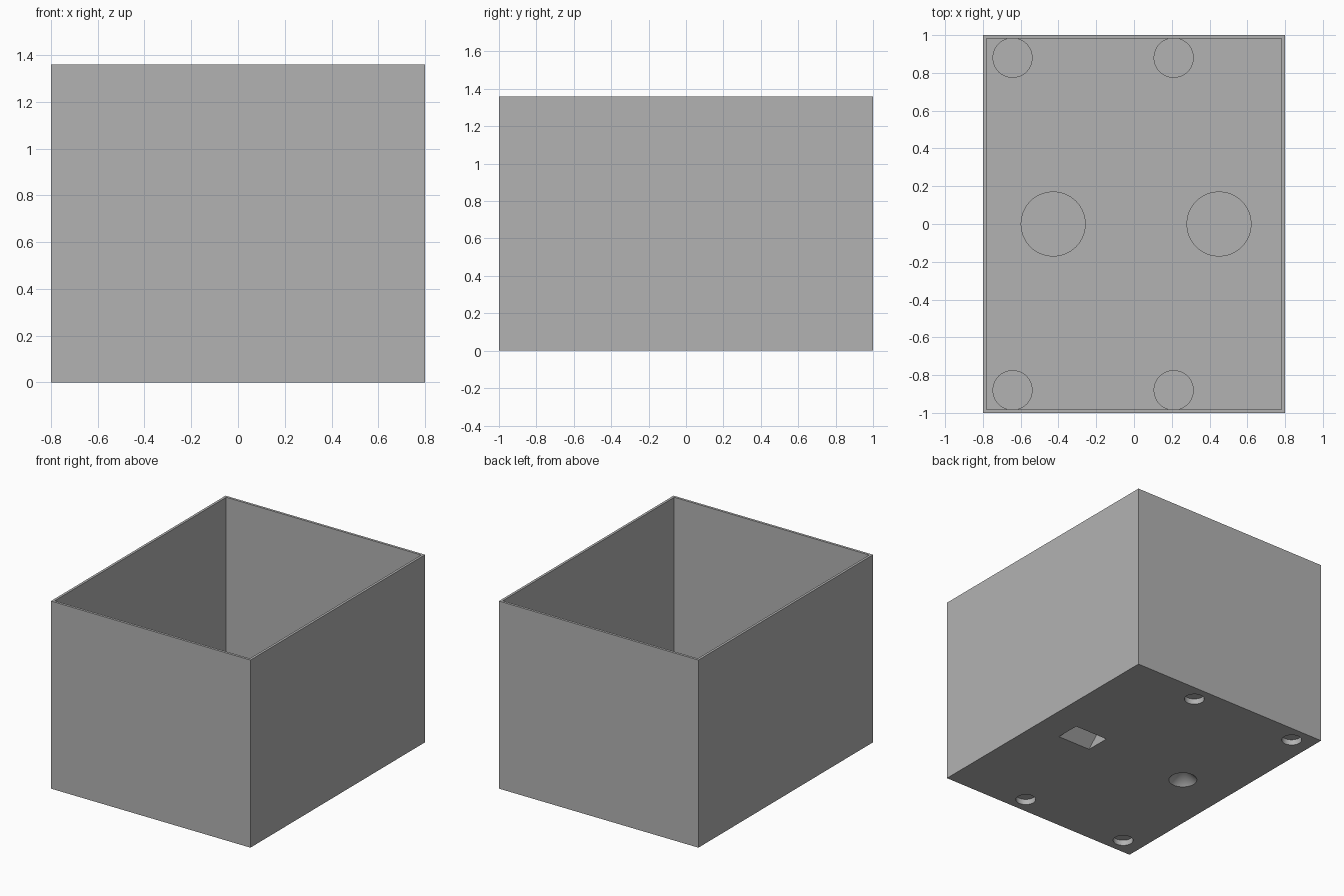
import bpy, bmesh, math
from mathutils import Matrix, Vector

if "Cube" in bpy.data.objects:
    bpy.data.objects.remove(bpy.data.objects["Cube"])

W, D, H = 1.6, 2.0, 1.36      # outer size
WALL, FLOOR = 0.018, 0.02
PAD_H, MOUNT_H = 0.06, 0.11   # tops of the inner bosses

grey = bpy.data.materials.new("plain grey")
grey.diffuse_color = (0.45, 0.45, 0.45, 1)
grey.use_nodes = True
grey.node_tree.nodes["Principled BSDF"].inputs["Base Color"].default_value = grey.diffuse_color


def make(name, bm):
    bmesh.ops.recalc_face_normals(bm, faces=bm.faces)
    me = bpy.data.meshes.new(name)
    bm.to_mesh(me)
    bm.free()
    me.materials.append(grey)
    ob = bpy.data.objects.new(name, me)
    bpy.context.collection.objects.link(ob)
    return ob


def block(name, sx, sy, z0, z1):
    bm = bmesh.new()
    bmesh.ops.create_cube(bm, size=1)
    bmesh.ops.scale(bm, vec=(sx, sy, z1 - z0), verts=bm.verts)
    bmesh.ops.translate(bm, vec=(0, 0, (z0 + z1) / 2), verts=bm.verts)
    return make(name, bm)


def cone(name, x, y, r0, r1, z0, z1):
    bm = bmesh.new()
    bmesh.ops.create_cone(bm, cap_ends=True, segments=64, radius1=r0, radius2=r1,
                          depth=z1 - z0,
                          matrix=Matrix.Translation((x, y, (z0 + z1) / 2)))
    return make(name, bm)


def wedge(name, x, y, sx, half, z0):
    # roof-shaped prism with 45 degree sides and its ridge along x
    bm = bmesh.new()
    profile = [(-half + z0, z0), (half - z0, z0), (0, half)]
    face = bm.faces.new([bm.verts.new((x - sx / 2, y + a, b)) for a, b in profile])
    out = bmesh.ops.extrude_face_region(bm, geom=[face])
    bmesh.ops.translate(bm, vec=Vector((sx, 0, 0)),
                        verts=[v for v in out["geom"] if isinstance(v, bmesh.types.BMVert)])
    return make(name, bm)


# open box
box = block("open_box", W, D, 0, H)
steps = [("DIFFERENCE", block("cavity_cutter", W - 2 * WALL, D - 2 * WALL, FLOOR, H + 0.2))]

# corner pads with shallow round sockets underneath
for x in (-0.643, 0.21):
    for y in (-0.88, 0.88):
        steps.append(("UNION", cone("pad", x, y, 0.106, 0.106, 0.008, PAD_H)))
        steps.append(("DIFFERENCE", cone("socket_cutter", x, y, 0.067, 0.067, -0.05, 0.04)))

# two large mounts: one with a conical seat, one with a V groove
for x in (-0.428, 0.45):
    steps.append(("UNION", cone("mount", x, 0, 0.172, 0.172, 0.008, MOUNT_H)))
steps.append(("DIFFERENCE", cone("seat_cutter", -0.428, 0, 0.114, 0, -0.02, 0.094)))
steps.append(("DIFFERENCE", wedge("groove_cutter", 0.45, 0, 0.264, 0.09, -0.02)))

# combine everything into the box
for op, helper in steps:
    helper.hide_render = True
    mod = box.modifiers.new(helper.name, "BOOLEAN")
    mod.operation, mod.solver, mod.object = op, "EXACT", helper
bpy.context.view_layer.objects.active = box
box.select_set(True)
for mod in list(box.modifiers):
    bpy.ops.object.modifier_apply(modifier=mod.name)
for _, helper in steps:
    bpy.data.objects.remove(helper)

# smooth round walls, sharp edges kept
bpy.ops.object.shade_smooth_by_angle(angle=math.radians(30))
